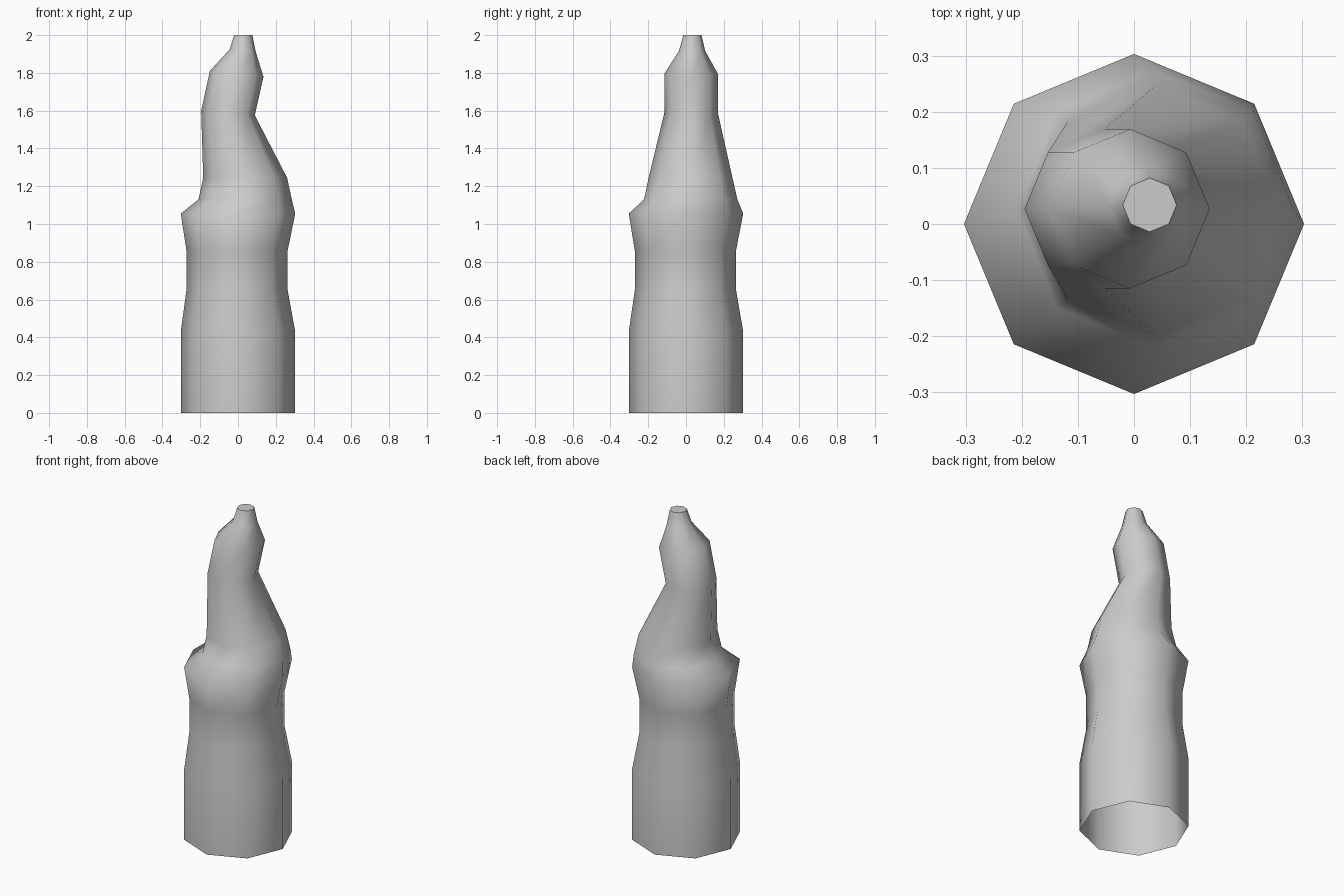
import bpy, bmesh, math

if "Cube" in bpy.data.objects:
    bpy.data.objects.remove(bpy.data.objects["Cube"])

# Rings from bottom to top: centre x, centre y, z, radius, tilt (z change from centre to right side)
RINGS = [
    (0.0, 0.0, 0.0, 0.303, 0.0),
    (0.0, 0.0, 0.43, 0.303, 0.0),
    (-0.005, -0.003, 0.65, 0.268, 0.0),
    (-0.005, -0.003, 0.86, 0.268, 0.0),
    (0.0, 0.0, 1.055, 0.303, 0.0),
    (0.038, 0.025, 1.13, 0.247, 0.0),
    (0.038, 0.024, 1.245, 0.222, 0.0),
    (-0.053, 0.027, 1.587, 0.142, -0.012),
    (-0.007, 0.027, 1.795, 0.142, -0.015),
    (0.025, 0.032, 1.915, 0.07, -0.008),
    (0.028, 0.034, 2.0, 0.048, 0.0),
]
SIDES = 8

# Eight-sided bent body, open underneath and capped at the tip
bm = bmesh.new()
loops = []
for cx, cy, z, r, tilt in RINGS:
    loop = []
    for i in range(SIDES):
        a = math.tau * i / SIDES
        loop.append(bm.verts.new((cx + r * math.cos(a), cy + r * math.sin(a),
                                  z + tilt * math.cos(a))))
    loops.append(loop)
for low, high in zip(loops, loops[1:]):
    for i in range(SIDES):
        j = (i + 1) % SIDES
        bm.faces.new((low[i], low[j], high[j], high[i]))
bm.faces.new(loops[-1])

mesh = bpy.data.meshes.new("bent_body")
bm.to_mesh(mesh)
bm.free()
body = bpy.data.objects.new("bent_body", mesh)
bpy.context.collection.objects.link(body)

# Smooth walls with a crisp tip edge
bpy.context.view_layer.objects.active = body
body.select_set(True)
bpy.ops.object.shade_smooth_by_angle(angle=math.radians(65))
